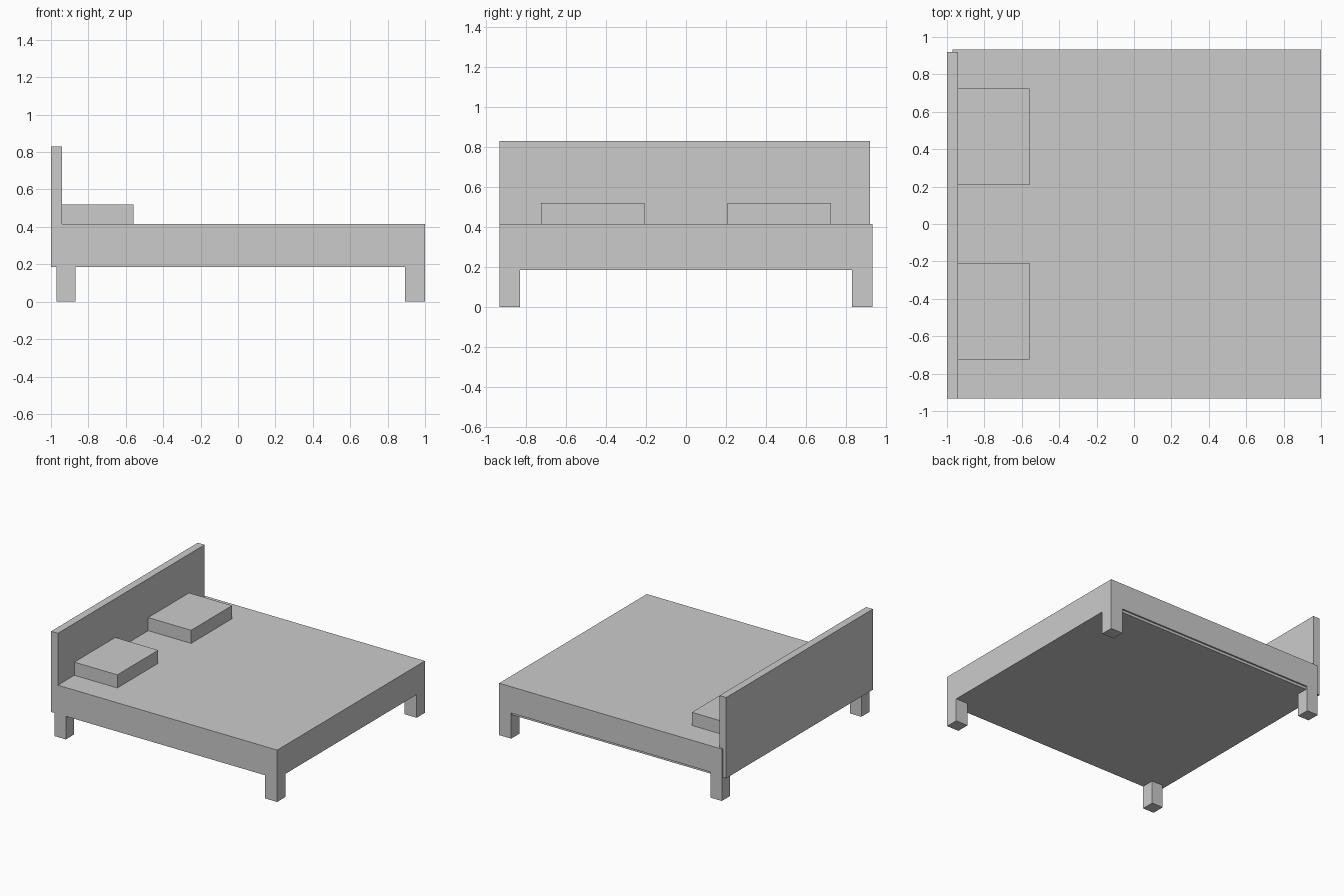
import bpy
import bmesh
from mathutils import Vector

if "Cube" in bpy.data.objects:
    bpy.data.objects.remove(bpy.data.objects["Cube"])


def box(name, x, y, z):
    """Flat-faced box from (min, max) ranges on each axis."""
    bm = bmesh.new()
    bmesh.ops.create_cube(bm, size=1)
    lo, hi = Vector((x[0], y[0], z[0])), Vector((x[1], y[1], z[1]))
    bmesh.ops.scale(bm, vec=hi - lo, verts=bm.verts)
    bmesh.ops.translate(bm, vec=(lo + hi) / 2, verts=bm.verts)
    mesh = bpy.data.meshes.new(name)
    bm.to_mesh(mesh)
    bm.free()
    obj = bpy.data.objects.new(name, mesh)
    bpy.context.collection.objects.link(obj)
    return obj


W = 0.933          # half width of the bed
BASE_Z = 0.185     # underside of the bed base
TOP_Z = 0.415      # top of the mattress
INSET_Y = 0.92     # back edge of headboard and base panel

# Mattress overhangs the base panel slightly along the back side
box("mattress", (-0.97, 1.0), (-W, W), (0.205, TOP_Z))
box("base_panel", (-0.97, 1.0), (-W, INSET_Y), (BASE_Z, 0.205))

# Headboard
box("headboard", (-1.0, -0.94), (-W, INSET_Y), (BASE_Z, 0.83))

# Pillows and legs, one of each per side
for side, s in (("front", -1), ("back", 1)):
    py = sorted((s * 0.208, s * 0.725))
    box(f"{side}_pillow", (-0.94, -0.56), py, (TOP_Z, 0.52))
    ly = sorted((s * 0.83, s * W))
    for end, lx in (("head", (-0.97, -0.87)), ("foot", (0.893, 1.0))):
        box(f"{side}_{end}_leg", lx, ly, (0.0, 0.205))
